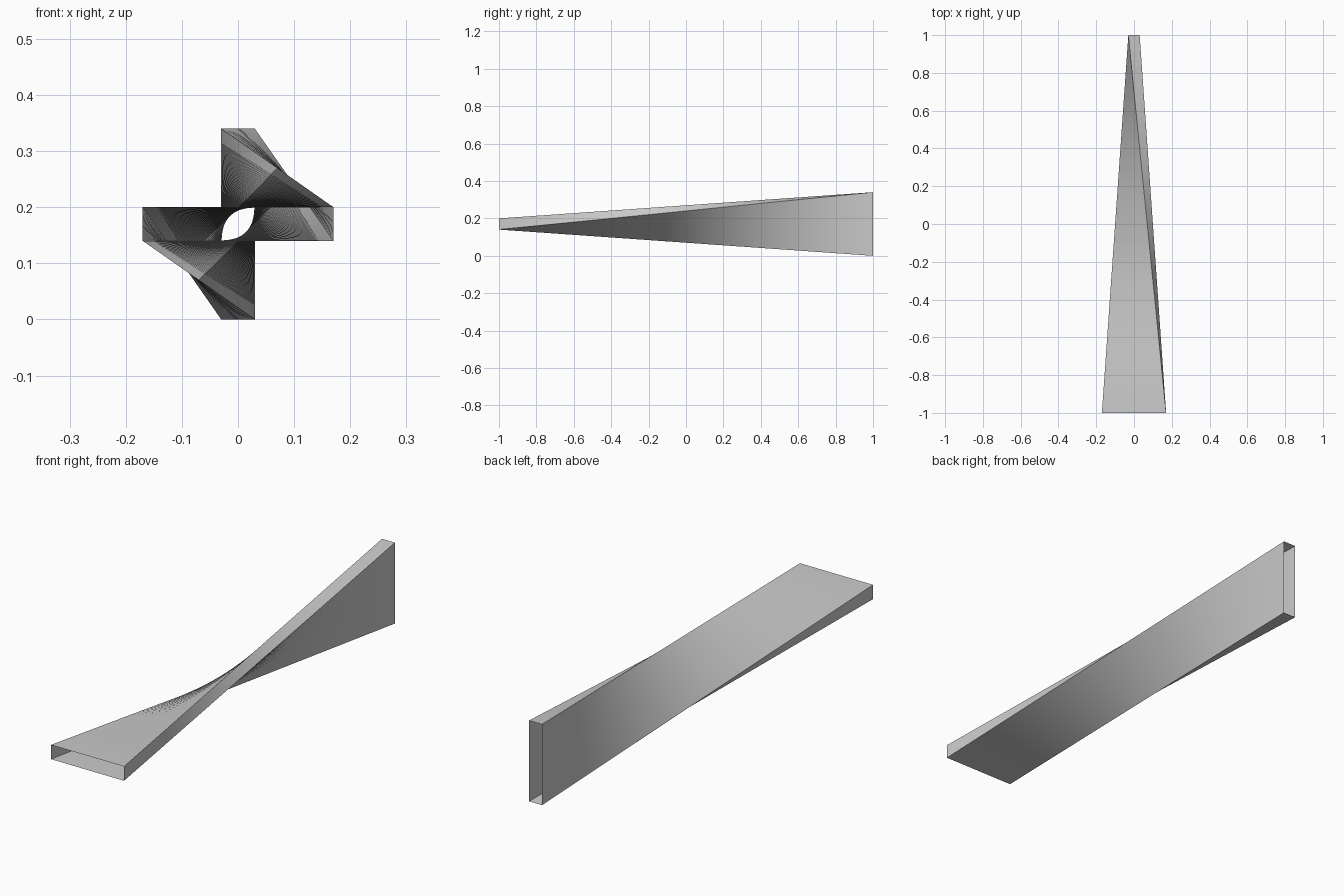
import bpy
import bmesh
from mathutils import Vector

cube = bpy.data.objects.get("Cube")
if cube:
    bpy.data.objects.remove(cube, do_unlink=True)

HALF_WIDE, HALF_THIN, MID_Z = 0.17, 0.03, 0.17
SEGMENTS = 96

# Grey material
grey = bpy.data.materials.new("grey")
grey.use_nodes = True
colour = (0.6, 0.6, 0.6, 1.0)
grey.diffuse_color = colour
grey.node_tree.nodes["Principled BSDF"].inputs["Base Color"].default_value = colour


def corners(half_x, half_z, y):
    """Rectangle corners, counterclockwise from the top right."""
    signs = [(1, 1), (-1, 1), (-1, -1), (1, -1)]
    return [Vector((sx * half_x, y, MID_Z + sz * half_z)) for sx, sz in signs]


# Flat front opening, upright back opening, joined with a quarter turn
front = corners(HALF_WIDE, HALF_THIN, -1.0)
back = corners(HALF_THIN, HALF_WIDE, 1.0)
back = back[1:] + back[:1]

# Hollow tube: straight corner lines, sliced into rings
bm = bmesh.new()
rings = []
for i in range(SEGMENTS + 1):
    t = i / SEGMENTS
    rings.append([bm.verts.new(a.lerp(b, t)) for a, b in zip(front, back)])
for r0, r1 in zip(rings, rings[1:]):
    for k in range(4):
        n = (k + 1) % 4
        bm.faces.new((r0[k], r1[k], r1[n], r0[n]))
# Top face at the front must point up
bm.normal_update()
bm.faces.ensure_lookup_table()
if bm.faces[0].normal.z < 0:
    bmesh.ops.reverse_faces(bm, faces=bm.faces[:])

mesh = bpy.data.meshes.new("twisted_tube")
bm.to_mesh(mesh)
bm.free()
mesh.materials.append(grey)
tube = bpy.data.objects.new("twisted_tube", mesh)
bpy.context.collection.objects.link(tube)

# Smooth walls with sharp long edges
bpy.ops.object.select_all(action='DESELECT')
tube.select_set(True)
bpy.context.view_layer.objects.active = tube
bpy.ops.object.shade_smooth_by_angle(angle=0.6)
